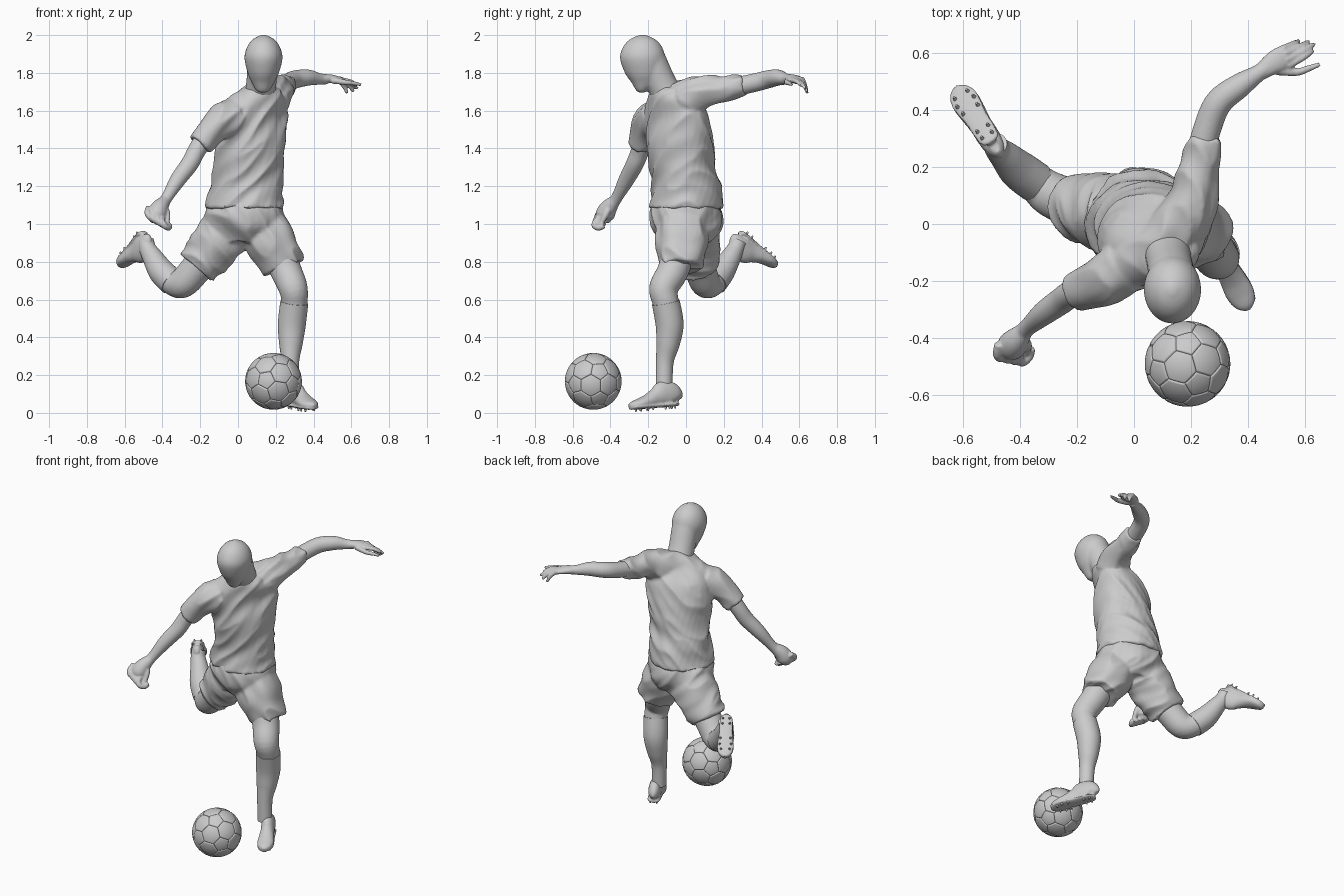
import bpy, bmesh
from math import sin, cos, pi, radians, exp
from mathutils import Vector, Matrix, noise

REF = (.3, .6, -.7)


def loft(bm, rows, ref=REF, flat=False, n=28, steps=5):
    """Smooth tube through rows (x, y, z, a[, b[, turn]]); flat keeps sections level."""
    R = [tuple(r) + (r[3], 0)[len(r) - 4:] for r in rows]
    pts = []
    for i in range(len(R) - 1):
        q = [R[max(i - 1, 0)], R[i], R[i + 1], R[min(i + 2, len(R) - 1)]]
        for s in range(steps):
            t = s / steps
            pts.append([.5 * (2 * b + (c - a) * t + (2 * a - 5 * b + 4 * c - d) * t * t
                              + (3 * b - a - 3 * c + d) * t ** 3) for a, b, c, d in zip(*q)])
    pts.append(list(R[-1]))
    rings = []
    for i, p in enumerate(pts):
        c = Vector(p[:3])
        if flat:
            th = radians(p[5])
            u, v = Vector((cos(th), sin(th), 0)), Vector((-sin(th), cos(th), 0))
        else:
            t = (Vector(pts[min(i + 1, len(pts) - 1)][:3]) - Vector(pts[max(i - 1, 0)][:3])).normalized()
            u = Vector(ref)
            u = (u - t * u.dot(t)).normalized()
            v = t.cross(u)
        rings.append([bm.verts.new(c + u * p[3] * cos(2 * pi * k / n) + v * p[4] * sin(2 * pi * k / n))
                      for k in range(n)])
    for r0, r1 in zip(rings, rings[1:]):
        for k in range(n):
            bm.faces.new((r0[k], r0[(k + 1) % n], r1[(k + 1) % n], r1[k]))
    bm.faces.new(rings[0][::-1])
    bm.faces.new(rings[-1])


def finish(name, bm, voxel=0, smooth=4, fold=0, across=(1, 0, 0), along=(0, 0, 1)):
    """Turn the bmesh into an object, optionally fusing its shells and adding cloth folds."""
    bmesh.ops.recalc_face_normals(bm, faces=bm.faces[:])
    me = bpy.data.meshes.new(name)
    bm.to_mesh(me)
    bm.free()
    ob = bpy.data.objects.new(name, me)
    bpy.context.collection.objects.link(ob)
    if voxel:
        m = ob.modifiers.new("fuse", 'REMESH')
        m.mode, m.voxel_size = 'VOXEL', voxel
        m = ob.modifiers.new("soften", 'SMOOTH')
        m.iterations = smooth
        dg = bpy.context.evaluated_depsgraph_get()
        me = bpy.data.meshes.new_from_object(ob.evaluated_get(dg))
        ob.modifiers.clear()
        ob.data = me
    if fold:
        ac, al = Vector(across).normalized(), Vector(along).normalized()
        new = []
        for v in me.vertices:
            p = v.co
            q = Vector((p.dot(ac) * 13, p.dot(al) * 3.5, p.y * 5))
            ridge = .5 - 2 * abs(noise.noise(q))
            new.append(p + v.normal * fold * ridge)
        for v, p in zip(me.vertices, new):
            v.co = p
    me.shade_smooth()
    me.set_sharp_from_angle(angle=radians(50))
    return ob


# head and neck
bm = bmesh.new()
loft(bm, [(.132, -.236, 1.695, .012, .012), (.132, -.233, 1.705, .034, .03), (.133, -.222, 1.75, .06, .068),
          (.134, -.222, 1.80, .083, .102), (.135, -.230, 1.88, .101, .12), (.135, -.230, 1.94, .086, .102),
          (.135, -.230, 1.98, .054, .064), (.135, -.230, 2.002, .01, .012)], flat=True)
loft(bm, [(.11, -.06, 1.62, .09), (.122, -.123, 1.73, .08), (.133, -.185, 1.86, .083)])
finish("head", bm, .009, 5)

# shirt: torso, shoulder bridge and two sleeves
bm = bmesh.new()
loft(bm, [(.035, 0, 1.085, .208, .192, -15), (.043, .002, 1.2, .193, .183, 0), (.055, -.018, 1.3, .183, .174, 15),
          (.062, -.028, 1.4, .188, .172, 25), (.07, -.035, 1.5, .2, .164, 35), (.085, -.05, 1.6, .19, .145, 38),
          (.112, -.075, 1.68, .13, .115, 38), (.117, -.085, 1.72, .09, .088, 38)], flat=True)
loft(bm, [(-.09, -.19, 1.55, .07), (.02, -.12, 1.61, .085), (.12, -.04, 1.665, .092), (.21, .07, 1.70, .08)])
loft(bm, [(.17, .01, 1.66, .1), (.21, .09, 1.70, .084), (.225, .19, 1.715, .068), (.255, .31, 1.735, .055)])
loft(bm, [(-.03, -.15, 1.57, .095), (-.09, -.19, 1.54, .088), (-.15, -.22, 1.485, .074), (-.202, -.237, 1.422, .067)])
finish("shirt", bm, .01, 3, .015, across=(.75, .1, -.65), along=(.65, 0, .75))

# shorts: pelvis and two thigh sleeves
bm = bmesh.new()
loft(bm, [(.035, 0, 1.13, .18, .165, -15), (.035, .003, 1.06, .207, .19, -18), (.035, .005, .98, .202, .18, -20),
          (.03, .01, .9, .13, .13, -20)], flat=True)
loft(bm, [(.11, -.01, 1.02, .125), (.17, -.022, .92, .138), (.213, -.025, .84, .124), (.243, -.027, .77, .112)])
loft(bm, [(-.03, .03, 1.0, .137), (-.11, .045, .9, .135), (-.165, .055, .83, .124), (-.213, .065, .77, .112)])
finish("shorts", bm, .01, 3, .014, across=(.7, .2, .7), along=(-.7, 0, .7))

# legs with socks, given as hip-to-ankle paths
legs = {
    "left": ([(.2, -.03, .88, .088), (.255, -.07, .75, .083), (.292, -.119, .66, .077), (.298, -.107, .585, .07),
              (.285, -.087, .47, .07), (.28, -.095, .37, .059), (.277, -.112, .27, .043), (.28, -.116, .13, .04)], 3),
    "right": ([(-.14, .05, .86, .09), (-.22, .075, .765, .084), (-.292, .105, .688, .08), (-.348, .148, .692, .068),
               (-.405, .19, .748, .065), (-.45, .235, .82, .051), (-.478, .262, .87, .041), (-.487, .28, .91, .038)], 3)}
for side, (rows, k) in legs.items():
    bm = bmesh.new()
    loft(bm, rows)
    finish(side + "_leg", bm, .009, 4)
    sock = [r[:3] + (r[3] + .004,) for r in rows[k:]]
    bm = bmesh.new()
    loft(bm, sock, n=36, steps=8)
    finish(side + "_sock", bm)


def boot(name, heel, d, up):
    """Studded boot: heel is the rear of the sole, d runs to the toe, up leaves the sole."""
    X = Vector(d).normalized()
    Y = Vector(up).cross(X).normalized()
    Z = X.cross(Y)
    M = Matrix.Translation(heel) @ Matrix((X, Y, Z)).transposed().to_4x4()
    prof = [(0, .014, .06), (.012, .032, .1), (.04, .039, .132), (.085, .041, .138), (.125, .041, .108),
            (.175, .047, .078), (.225, .05, .058), (.268, .037, .044), (.288, .012, .028)]
    bm = bmesh.new()
    loft(bm, [(x, 0, h / 2, w, h / 2) for x, w, h in prof], ref=(0, 1, 0))
    loft(bm, [(x, 0, .011, w + .001, .011) for x, w, h in prof], ref=(0, 1, 0))
    bm.transform(M)
    finish(name, bm, .006, 3)
    bm = bmesh.new()
    for x, w in ((.03, .02), (.065, .022), (.165, .03), (.205, .034), (.24, .026)):
        for s in (-1, 1):
            bmesh.ops.create_cone(bm, cap_ends=True, segments=10, radius1=.004, radius2=.008, depth=.018,
                                  matrix=Matrix.Translation((x, s * w, -.002)))
    bm.transform(M)
    finish(name + "_studs", bm)


boot("left_boot", (.273, -.04, .036), (.125, -.25, -.02), (-.08, 0, 1))
boot("right_boot", (-.503, .292, .967), (-.43, .67, -.6), (.33, -.5, -.8))

# left arm with open hand
bm = bmesh.new()
loft(bm, [(.22, .2, 1.715, .05), (.262, .35, 1.745, .049), (.30, .43, 1.765, .048), (.37, .485, 1.775, .043),
          (.43, .525, 1.768, .031), (.47, .55, 1.766, .027)])
loft(bm, [(.44, .53, 1.768, .026, .028), (.5, .572, 1.768, .022, .041), (.552, .597, 1.755, .016, .04)], ref=(0, 0, 1))
for base, tip in (((.56, .567, 1.757), (.628, .608, 1.732)), ((.557, .588, 1.758), (.633, .632, 1.716)),
                  ((.548, .607, 1.756), (.612, .640, 1.70)), ((.532, .620, 1.754), (.578, .642, 1.692))):
    b, t = Vector(base), Vector(tip)
    mid = (b + t) / 2 + Vector((.004, .0, .009))
    loft(bm, [(*(b * 1.3 - t * .3), .013), (*mid, .012), (*t, .008)], n=12)
loft(bm, [(.5, .54, 1.76, .018), (.57, .533, 1.75, .014), (.61, .545, 1.745, .012), (.652, .56, 1.738, .008)], n=12)
finish("left_arm", bm, .0055, 3)

# right arm with loose fist
bm = bmesh.new()
loft(bm, [(-.15, -.21, 1.5, .052), (-.218, -.243, 1.39, .048), (-.255, -.27, 1.32, .047), (-.318, -.315, 1.235, .042),
          (-.37, -.36, 1.15, .031), (-.395, -.385, 1.11, .032)])
loft(bm, [(-.385, -.375, 1.125, .03), (-.415, -.41, 1.085, .046), (-.43, -.43, 1.045, .05), (-.428, -.437, 1.01, .03)])
for i in range(4):
    k = i / 3
    K = Vector((-.473 + .075 * k, -.435 - .015 * k, 1.065 - .042 * k))
    path = [(0, .015, .02), (-.006, -.022, -.005), (.008, -.034, -.03), (.03, -.012, -.042), (.035, .015, -.03)]
    loft(bm, [(*(K + Vector(o)), .017) for o in path], n=12)
loft(bm, [(-.4, -.4, 1.1, .02), (-.377, -.42, 1.06, .018), (-.374, -.44, 1.02, .014), (-.38, -.455, 1.0, .01)], n=12)
finish("right_arm", bm, .0055, 3)

# ball: sphere grooved along the seams of a truncated icosahedron
bm = bmesh.new()
bmesh.ops.create_icosphere(bm, subdivisions=1, radius=1)
panels = [v.co.normalized() / 2.32744 for v in bm.verts]
panels += [f.calc_center_median().normalized() / 2.26728 for f in bm.faces]
bm.free()
bm = bmesh.new()
bmesh.ops.create_icosphere(bm, subdivisions=7, radius=1)
for v in bm.verts:
    d = v.co.normalized()
    best = sorted(d.dot(p) for p in panels)
    gap = (best[-1] - best[-2]) * 2.3
    v.co = d * (.15 - .005 * exp(-(gap / .011) ** 2))
bm.transform(Matrix.Translation((.188, -.491, .167)) @ Matrix.Rotation(radians(-31), 4, 'X'))
finish("ball", bm)
